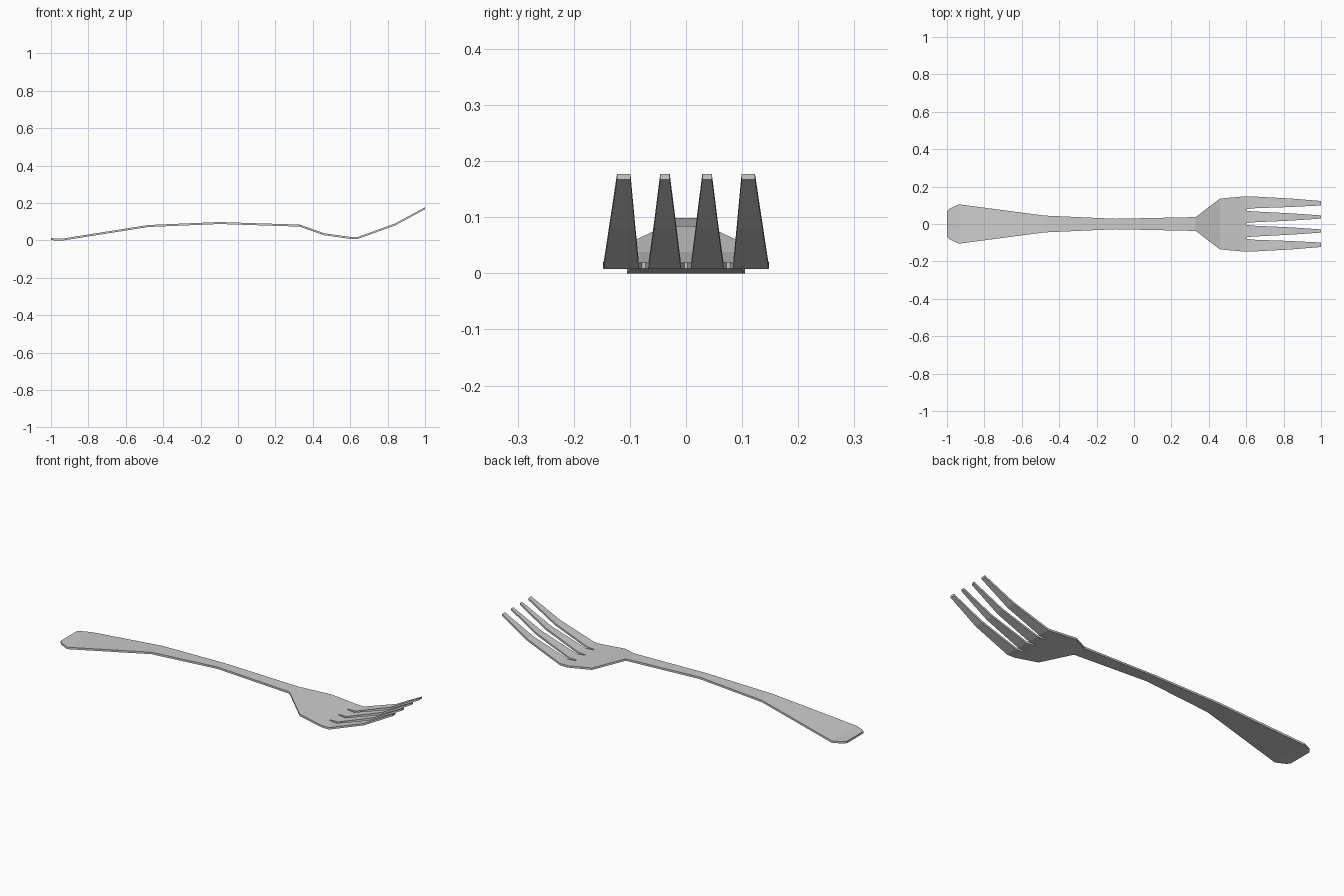
import bpy, bmesh

if "Cube" in bpy.data.objects:
    bpy.data.objects.remove(bpy.data.objects["Cube"])

T = 0.0105  # plate thickness

# handle and palm stations: x, half width, underside z
body = [(-1.0, 0.068, 0.002), (-0.985, 0.083, 0.001), (-0.935, 0.105, 0.0),
        (-0.48, 0.045, 0.072), (-0.1, 0.028, 0.088),
        (0.33, 0.037, 0.074), (0.46, 0.136, 0.028)]

# tine stations: x, underside z, edges of inner tine, edges of outer tine
tines = [(0.595, 0.009, (0.003, 0.072, 0.078, 0.148)),
         (0.64, 0.008, (0.009, 0.067, 0.084, 0.147)),
         (0.84, 0.080, (0.018, 0.057, 0.091, 0.136)),
         (1.0, 0.167, (0.029, 0.046, 0.099, 0.123))]

bm = bmesh.new()

# handle strip
rows = [[bm.verts.new((x, s * w, z)) for s in (-1, 1)] for x, w, z in body]
for a, b in zip(rows, rows[1:]):
    bm.faces.new((a[0], b[0], b[1], a[1]))

# four tines
trows = []
for x, z, e in tines:
    ys = [-y for y in reversed(e)] + list(e)
    trows.append([bm.verts.new((x, y, z)) for y in ys])
for a, b in zip(trows, trows[1:]):
    for i in range(0, 8, 2):
        bm.faces.new((a[i], b[i], b[i + 1], a[i + 1]))

# palm joining handle to tines
bm.faces.new([rows[-1][0]] + trows[0] + [rows[-1][1]])

# thicken upward
bottom = bm.faces[:]
ext = bmesh.ops.extrude_face_region(bm, geom=bottom, use_keep_orig=True)
top = [g for g in ext["geom"] if isinstance(g, bmesh.types.BMVert)]
bmesh.ops.translate(bm, verts=top, vec=(0, 0, T))
bmesh.ops.recalc_face_normals(bm, faces=bm.faces[:])

mesh = bpy.data.meshes.new("fork")
bm.to_mesh(mesh)
bm.free()
fork = bpy.data.objects.new("fork", mesh)
bpy.context.scene.collection.objects.link(fork)
